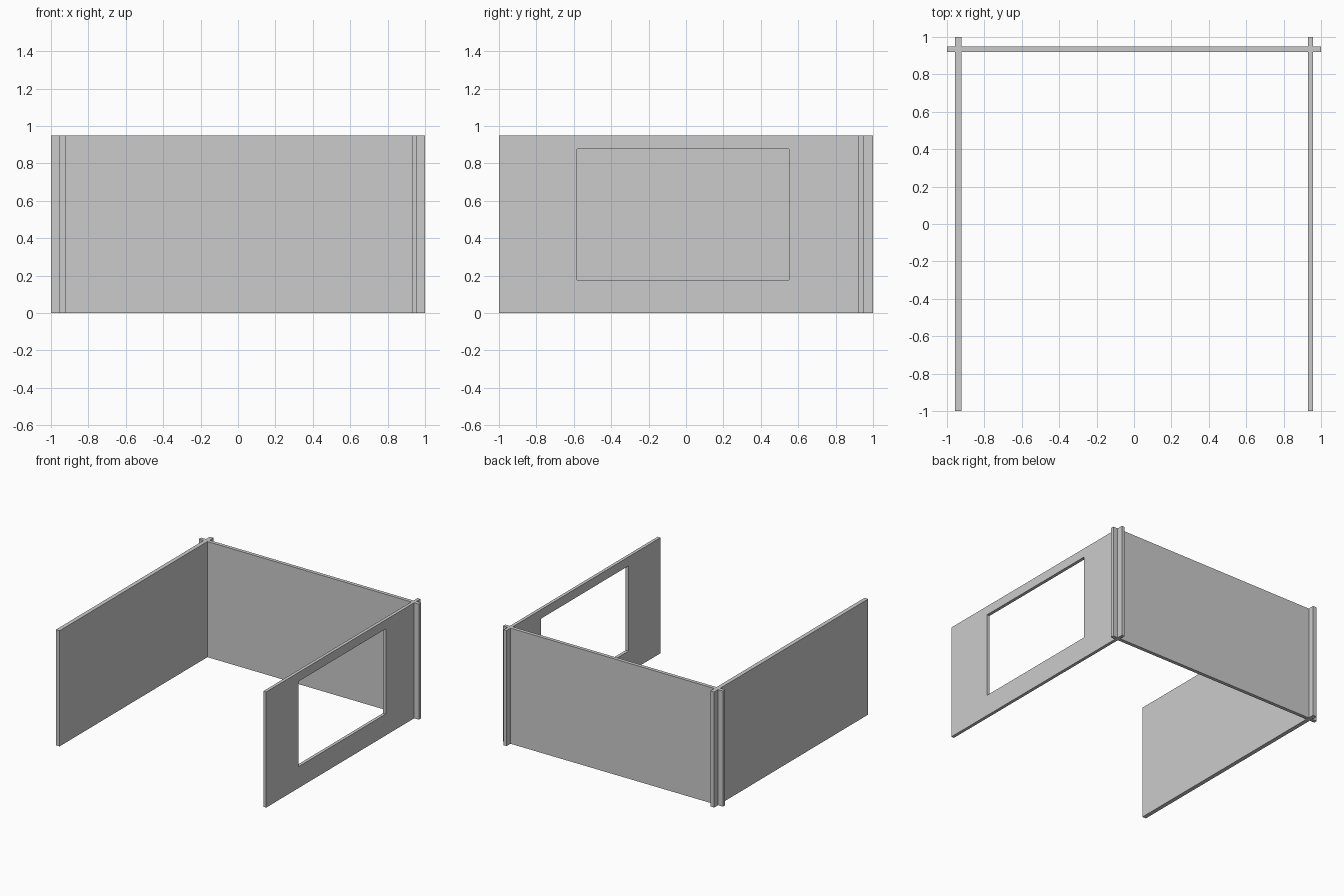
import bpy, bmesh
from mathutils import Matrix, Vector

if "Cube" in bpy.data.objects:
    bpy.data.objects.remove(bpy.data.objects["Cube"])

H = 0.95                    # wall height
L0, L1 = -0.956, -0.922     # left wall thickness range in x
R0, R1 = 0.931, 0.957       # right wall thickness range in x
B0, B1 = 0.92, 0.949        # back wall thickness range in y


def new_object(name, bm):
    bmesh.ops.recalc_face_normals(bm, faces=bm.faces)
    mesh = bpy.data.meshes.new(name)
    bm.to_mesh(mesh)
    bm.free()
    ob = bpy.data.objects.new(name, mesh)
    bpy.context.collection.objects.link(ob)
    return ob


# Three walls crossing at the back corners, as one extruded floor plan
plan = [(L0, -1), (L1, -1), (L1, B0), (R0, B0), (R0, -1), (R1, -1),
        (R1, B0), (1, B0), (1, B1), (R1, B1), (R1, 1), (R0, 1),
        (R0, B1), (L1, B1), (L1, 1), (L0, 1), (L0, B1), (-1, B1),
        (-1, B0), (L0, B0)]
bm = bmesh.new()
base = bm.faces.new([bm.verts.new((x, y, 0)) for x, y in plan])
ext = bmesh.ops.extrude_face_region(bm, geom=[base], use_keep_orig=True)
top = [v for v in ext["geom"] if isinstance(v, bmesh.types.BMVert)]
bmesh.ops.translate(bm, verts=top, vec=(0, 0, H))
walls = new_object("walls", bm)

# Window opening in the right wall
lo, hi = Vector((R0 - 0.05, -0.583, 0.176)), Vector((R1 + 0.05, 0.552, 0.876))
bm = bmesh.new()
bmesh.ops.create_cube(bm, size=1, matrix=Matrix.Translation((lo + hi) / 2)
                      @ Matrix.Diagonal((*(hi - lo), 1)))
cutter = new_object("window_cutter", bm)
mod = walls.modifiers.new("window", 'BOOLEAN')
mod.operation = 'DIFFERENCE'
mod.solver = 'EXACT'
mod.object = cutter
bpy.context.view_layer.objects.active = walls
bpy.ops.object.modifier_apply(modifier=mod.name)
bpy.data.objects.remove(cutter)
